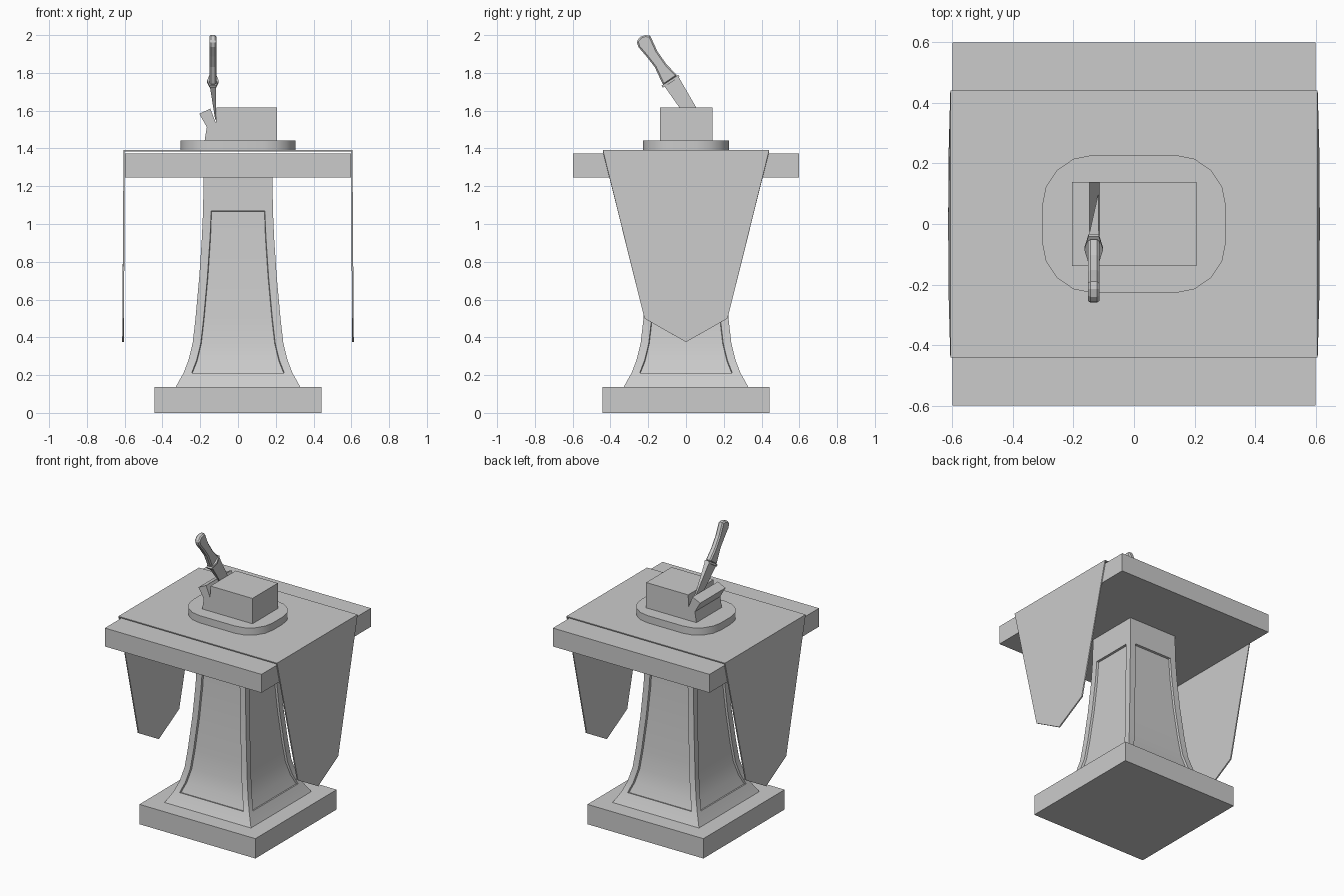
import bpy, bmesh, math
from mathutils import Vector

if "Cube" in bpy.data.objects:
    bpy.data.objects.remove(bpy.data.objects["Cube"])


def finish(name, bm):
    bmesh.ops.recalc_face_normals(bm, faces=bm.faces[:])
    me = bpy.data.meshes.new(name)
    bm.to_mesh(me)
    bm.free()
    ob = bpy.data.objects.new(name, me)
    bpy.context.collection.objects.link(ob)
    return ob


def smooth(ob):
    bpy.ops.object.select_all(action='DESELECT')
    ob.select_set(True)
    bpy.context.view_layer.objects.active = ob
    bpy.ops.object.shade_smooth_by_angle(angle=math.radians(35))


def prism(name, outline, move):
    """Close a planar 3D outline and extrude it along a vector."""
    bm = bmesh.new()
    face = bm.faces.new([bm.verts.new(p) for p in outline])
    new = bmesh.ops.extrude_face_region(bm, geom=[face])['geom']
    bmesh.ops.translate(bm, vec=Vector(move),
                        verts=[v for v in new if isinstance(v, bmesh.types.BMVert)])
    return finish(name, bm)


def slab(name, half, z0, z1):
    pts = [(-half, -half, z0), (half, -half, z0), (half, half, z0), (-half, half, z0)]
    return prism(name, pts, (0, 0, z1 - z0))


# Foot and table top
slab("base_plinth", 0.443, 0, 0.137)
slab("table_top", 0.598, 1.245, 1.372)

# Flared square column with a sunken panel on each side
profile = [(0.33, 0.137), (0.288, 0.212), (0.262, 0.28), (0.24, 0.37), (0.225, 0.5),
           (0.205, 0.72), (0.191, 0.93), (0.185, 1.07), (0.182, 1.245)]
bm = bmesh.new()
panels = []
for side in range(4):
    a = side * math.pi / 2
    c, s = math.cos(a), math.sin(a)
    rows = []
    for h, z in profile:
        m = h - 0.043
        rows.append([bm.verts.new((x * c + h * s, x * s - h * c, z)) for x in (-h, -m, m, h)])
    for i in range(len(rows) - 1):
        for j in range(3):
            f = bm.faces.new((rows[i][j], rows[i][j + 1], rows[i + 1][j + 1], rows[i + 1][j]))
            if j == 1 and 0 < i < len(rows) - 2:
                panels.append(f)
bmesh.ops.remove_doubles(bm, verts=bm.verts[:], dist=0.0005)
bmesh.ops.recalc_face_normals(bm, faces=bm.faces[:])
if bm.faces[0].normal.dot(bm.faces[0].calc_center_median()) < 0:
    bmesh.ops.reverse_faces(bm, faces=bm.faces[:])
bmesh.ops.inset_region(bm, faces=panels, thickness=0.003, depth=-0.014)
bmesh.ops.holes_fill(bm, edges=[e for e in bm.edges if e.is_boundary])
smooth(finish("column", bm))

# Cloth runner with a pointed drop at each end
bm = bmesh.new()
ends = []
for sx in (-1, 1):
    pts = [(0.606, -0.44, 1.391), (0.612, -0.22, 0.5), (0.613, 0, 0.375),
           (0.612, 0.22, 0.5), (0.606, 0.44, 1.391)]
    vs = [bm.verts.new((sx * x, y, z)) for x, y, z in pts]
    bm.faces.new(vs)
    ends.append(vs)
bm.faces.new((ends[0][0], ends[1][0], ends[1][4], ends[0][4]))
cloth = finish("cloth_runner", bm)
flip = cloth.data.polygons[2].normal.z < 0
if flip:
    cloth.data.flip_normals()
mod = cloth.modifiers.new("thickness", 'SOLIDIFY')
mod.thickness = 0.009
mod.offset = -1

# Rounded dish
dish = []
for q, (cx, cy) in enumerate(((0.135, 0.055), (-0.135, 0.055), (-0.135, -0.055), (0.135, -0.055))):
    for k in range(5):
        a = (q + k / 4) * math.pi / 2
        dish.append((cx + 0.169 * math.cos(a), cy + 0.173 * math.sin(a), 1.391))
smooth(prism("dish", dish, (0, 0, 0.05)))

# Block with a slice leaning away on the left
block = [(-0.177, 1.44), (0.207, 1.44), (0.207, 1.616), (-0.114, 1.616), (-0.116, 1.532),
         (-0.147, 1.611), (-0.205, 1.583), (-0.165, 1.513)]
prism("sliced_block", [(x, -0.138, z) for x, z in block], (0, 0.277, 0))

# Knife handle, slightly curved with a rounded end
kx = -0.133
handle = [(-0.12, 1.733), (-0.165, 1.83), (-0.21, 1.888), (-0.252, 1.937), (-0.262, 1.968),
          (-0.24, 1.992), (-0.215, 2.0), (-0.19, 1.997), (-0.175, 1.965), (-0.152, 1.915),
          (-0.103, 1.845), (-0.045, 1.785)]
grip = prism("knife_handle", [(kx - 0.019, y, z) for y, z in handle], (0.038, 0, 0))
bev = grip.modifiers.new("bevel", 'BEVEL')
bev.width = 0.008
bev.segments = 1
bev.limit_method = 'ANGLE'
bev.angle_limit = math.radians(60)

# Six-sided guard
gu = [(-0.053, -0.017), (0, -0.031), (0.053, -0.017), (0.053, 0.017), (0, 0.031), (-0.053, 0.017)]
prism("knife_guard", [(kx + w, -0.085 + 0.84 * u, 1.761 + 0.54 * u) for u, w in gu],
      (0, 0.007, -0.011))

# Blade tapering to a thin edge inside the cut
bm = bmesh.new()
root = [(-0.118, 1.735), (-0.043, 1.785)]
tip = [(0.022, 1.535), (0.1, 1.537)]
r = [bm.verts.new((kx + w, y, z)) for (y, z), w in
     ((root[0], -0.017), (root[1], -0.017), (root[1], 0.017), (root[0], 0.017))]
t = [bm.verts.new((-0.118, y, z)) for y, z in tip]
for f in ((r[0], r[1], r[2], r[3]), (r[0], r[1], t[1], t[0]), (r[3], r[2], t[1], t[0]),
          (r[0], r[3], t[0]), (r[1], r[2], t[1])):
    bm.faces.new(f)
finish("knife_blade", bm)
